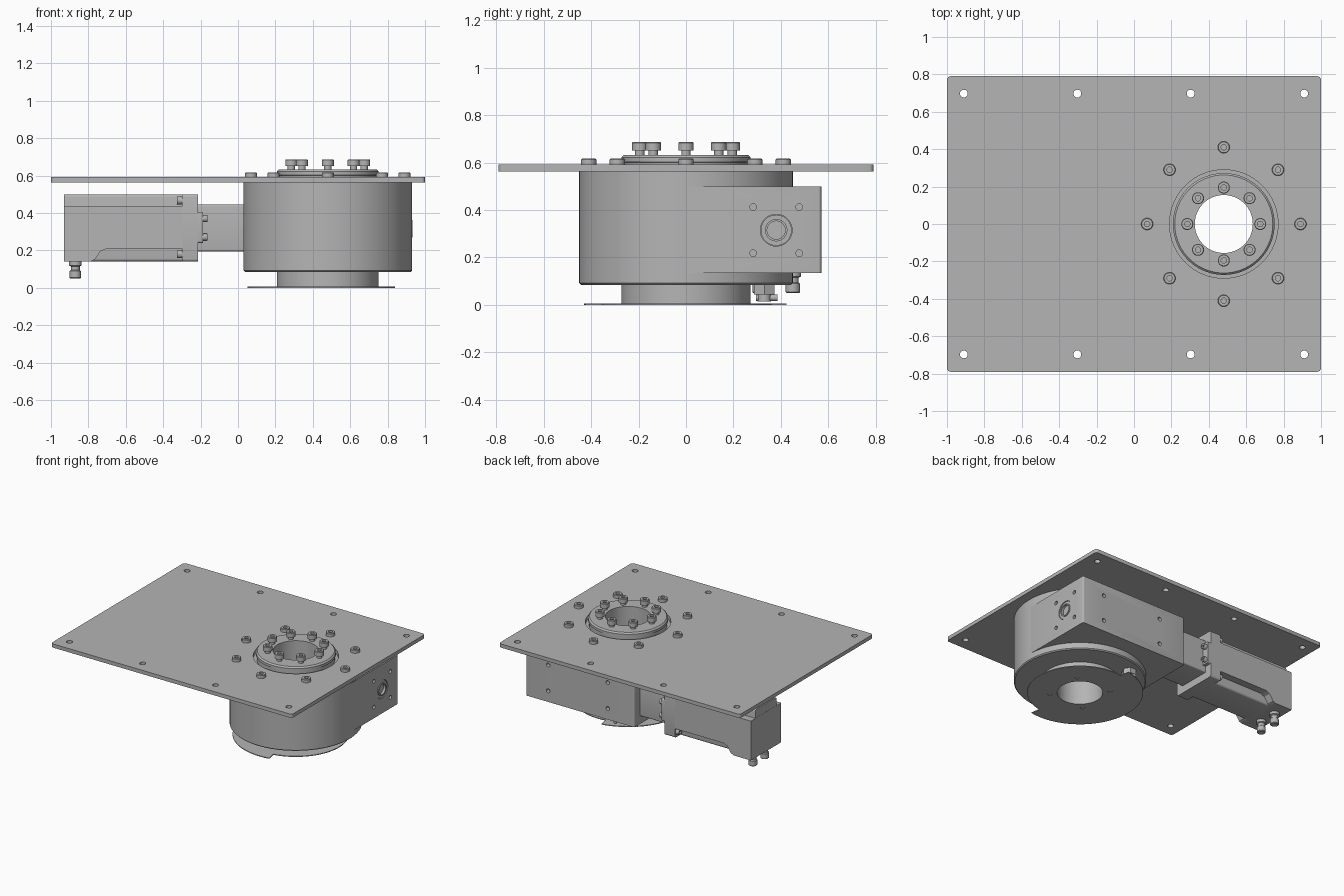
import bpy, bmesh, math
from mathutils import Vector, Matrix

if "Cube" in bpy.data.objects:
    bpy.data.objects.remove(bpy.data.objects["Cube"], do_unlink=True)

metal = bpy.data.materials.new("grey metal")
metal.use_nodes = True
GREY = (0.46, 0.46, 0.46, 1)
metal.diffuse_color = GREY
metal.node_tree.nodes["Principled BSDF"].inputs["Base Color"].default_value = GREY

CX = 0.48               # drum axis
MY, MZ = 0.38, 0.315    # motor axis
BORE = 0.155
parts = []


def finish(name, bm):
    bmesh.ops.remove_doubles(bm, verts=bm.verts, dist=1e-5)
    bmesh.ops.recalc_face_normals(bm, faces=bm.faces)
    mesh = bpy.data.meshes.new(name)
    bm.to_mesh(mesh)
    bm.free()
    mesh.materials.append(metal)
    ob = bpy.data.objects.new(name, mesh)
    bpy.context.collection.objects.link(ob)
    parts.append(ob)
    return ob


def lathe(name, profile, loc, axis=(0, 0, 1), seg=24):
    """Revolve a closed (radius, height) loop about an axis."""
    bm = bmesh.new()
    turn = Vector((0, 0, 1)).rotation_difference(Vector(axis)).to_matrix()
    rings = []
    for k in range(seg):
        a = math.tau * k / seg
        rings.append([bm.verts.new(Vector(loc) + turn @ Vector((r * math.cos(a), r * math.sin(a), h)))
                      for r, h in profile])
    n = len(profile)
    for k in range(seg):
        p, q = rings[k], rings[(k + 1) % seg]
        for i in range(n):
            j = (i + 1) % n
            if profile[i][0] or profile[j][0]:
                bm.faces.new((p[i], q[i], q[j], p[j]))
    return finish(name, bm)


def cyl(name, r, h, loc, axis=(0, 0, 1), seg=24):
    return lathe(name, [(0, 0), (r, 0), (r, h), (0, h)], loc, axis, seg)


def prism(name, pts, direction):
    """Extrude a flat polygon of 3D points."""
    bm = bmesh.new()
    face = bm.faces.new([bm.verts.new(p) for p in pts])
    out = bmesh.ops.extrude_face_region(bm, geom=[face])
    bmesh.ops.translate(bm, vec=direction,
                        verts=[v for v in out["geom"] if isinstance(v, bmesh.types.BMVert)])
    return finish(name, bm)


def box(name, x, y, z, round_axis=None, r=0.02):
    """Box from ranges, with edges along one axis optionally rounded."""
    bm = bmesh.new()
    lo, hi = Vector((x[0], y[0], z[0])), Vector((x[1], y[1], z[1]))
    bmesh.ops.create_cube(bm, size=1, matrix=Matrix.Translation((lo + hi) / 2) @ Matrix.Diagonal((*(hi - lo), 1)))
    if round_axis is not None:
        edges = [e for e in bm.edges
                 if abs((e.verts[0].co - e.verts[1].co)[round_axis]) > 1e-4]
        bmesh.ops.bevel(bm, geom=edges, offset=r, segments=4, profile=0.5, affect='EDGES')
    return finish(name, bm)


def cut(target, cutters):
    """Subtract the cutters and throw them away."""
    for c in cutters:
        mod = target.modifiers.new("cut", 'BOOLEAN')
        mod.operation, mod.solver, mod.object = 'DIFFERENCE', 'EXACT', c
    bpy.context.view_layer.update()
    graph = bpy.context.evaluated_depsgraph_get()
    mesh = bpy.data.meshes.new_from_object(target.evaluated_get(graph))
    target.modifiers.clear()
    target.data = mesh
    for c in cutters:
        parts.remove(c)
        bpy.data.objects.remove(c, do_unlink=True)


def screw(name, loc, axis=(0, 0, 1), r=0.032, h=0.035, shank=0.0):
    """Socket-head screw, optionally on a visible shank."""
    s = r * 0.45
    base = [(0, -shank), (r * 0.6, -shank), (r * 0.6, 0)] if shank else [(0, 0)]
    lathe(name, base + [(r, 0), (r, h * 0.88), (r * 0.9, h), (s, h), (s, h * 0.45), (0, h * 0.45)], loc, axis)


def around(radius, count, start=0.0):
    for k in range(count):
        a = start + math.tau * k / count
        yield CX + radius * math.cos(a), radius * math.sin(a)


# Mounting plate with holes
plate = box("mounting_plate", (-1, 1), (-0.79, 0.79), (0.563, 0.591), 2)
cut(plate, [cyl("hole", 0.021, 0.2, (x, y, 0.5))
            for x in (-0.91, -0.303, 0.303, 0.91) for y in (-0.697, 0.697)]
    + [cyl("hole", 0.29, 0.2, (CX, 0, 0.5), seg=64)])

# Turntable drum, output ring and lower neck
lathe("drum", [(BORE, 0.085), (0.443, 0.085), (0.45, 0.092), (0.45, 0.563), (BORE, 0.563)], (CX, 0, 0), seg=96)
lathe("output_ring", [(BORE, 0.55), (0.265, 0.55), (0.265, 0.6), (0.272, 0.603), (0.272, 0.622),
                      (0.262, 0.632), (BORE, 0.632)], (CX, 0, 0), seg=72)
lathe("lower_neck", [(BORE, 0.004), (0.272, 0.004), (0.272, 0.09), (BORE, 0.09)], (CX, 0, 0), seg=72)

# Thin switching disc: wide on one half, narrow on the other
outline = []
for radius, start, end in ((0.43, 100, 280), (0.36, 280, 460)):
    for k in range(41):
        a = math.radians(start + (end - start) * k / 40)
        outline.append((CX + radius * math.cos(a), radius * math.sin(a), 0))
disc = prism("switching_disc", outline, (0, 0, 0.006))
cut(disc, [cyl("hole", BORE, 0.1, (CX, 0, -0.05), seg=72)]
    + [cyl("hole", 0.016, 0.1, (x, y, -0.05)) for x, y in around(0.205, 4, math.pi / 4)])

# Screws on the ring and on the plate
for x, y in around(0.195, 8):
    screw("ring_screw", (x, y, 0.651), h=0.036, shank=0.022)
for x, y in around(0.41, 8):
    screw("plate_screw", (x, y, 0.589), h=0.027)

# Worm gear housing beside the drum
housing = box("gear_housing", (0.03, 0.93), (0, 0.57), (0.135, 0.5), 2, 0.012)
cut(housing, [cyl("hole", 0.25, 1, (CX, 0, -0.2), seg=64),
              cyl("hole", 0.067, 0.1, (0.915, MY, MZ), (1, 0, 0), 48)]
    + [cyl("hole", 0.014, 0.1, (0.9, MY + dy, MZ + dz), (1, 0, 0))
       for dy in (-0.097, 0.097) for dz in (-0.097, 0.097)]
    + [cyl("hole", 0.015, 0.1, (x, 0.54, MZ + dz), (0, 1, 0))
       for x in (0.25, 0.745) for dz in (-0.097, 0.097)])
lathe("worm_shaft_port", [(0, 0), (0.065, 0), (0.065, 0.025), (0.047, 0.025), (0.047, 0.032),
                          (0.038, 0.032), (0.038, 0.01), (0, 0.01)], (0.9, MY, MZ), (1, 0, 0), 48)

# Motor adapter
box("motor_adapter", (-0.22, 0.04), (0.255, 0.505), (0.195, 0.445), 0, 0.01)
box("adapter_pad", (-0.215, -0.187), (0.2, 0.56), (0.24, 0.405), 0, 0.01)
for y in (0.226, 0.534):
    for z in (0.27, 0.37):
        screw("adapter_screw", (-0.19, y, z), (1, 0, 0), 0.019, 0.028)

# Motor: stepped shell, narrower core and front flange
side = [(-0.93, 0.14), (-0.79, 0.14), (-0.765, 0.15), (-0.735, 0.195), (-0.7, 0.21),
        (-0.3, 0.21), (-0.3, 0.435), (-0.93, 0.435)]
prism("motor_shell", [(x, 0.2, z) for x, z in side], (0, 0.36, 0))
box("motor_core", (-0.929, -0.25), (0.255, 0.505), (0.141, 0.499), 0, 0.015)
box("motor_flange", (-0.3, -0.213), (0.2, 0.56), (0.14, 0.5), 0, 0.015)
for y in (0.228, 0.532):
    for z in (0.18, 0.467):
        screw("motor_screw", (-0.298, y, z), (-1, 0, 0), 0.022, 0.028)

# Motor plugs
for y in (0.31, 0.45):
    lathe("motor_plug", [(0, 0), (0.026, 0), (0.03, 0.004), (0.03, 0.04), (0.024, 0.045), (0.024, 0.065),
                         (0.034, 0.07), (0.034, 0.095), (0, 0.095)], (-0.87, y, 0.05))

# Sensor fitting under the drum
cyl("sensor_nut", 0.05, 0.045, (0.32, 0.33, 0.045), seg=6)
cyl("sensor_body", 0.028, 0.04, (0.32, 0.33, 0.015))
cyl("sensor_tip", 0.014, 0.09, (0.32, 0.295, 0.03), (0, 1, 0), 16)

bpy.ops.object.select_all(action='DESELECT')
for ob in parts:
    ob.select_set(True)
bpy.context.view_layer.objects.active = parts[0]
bpy.ops.object.shade_smooth_by_angle(angle=math.radians(30))
